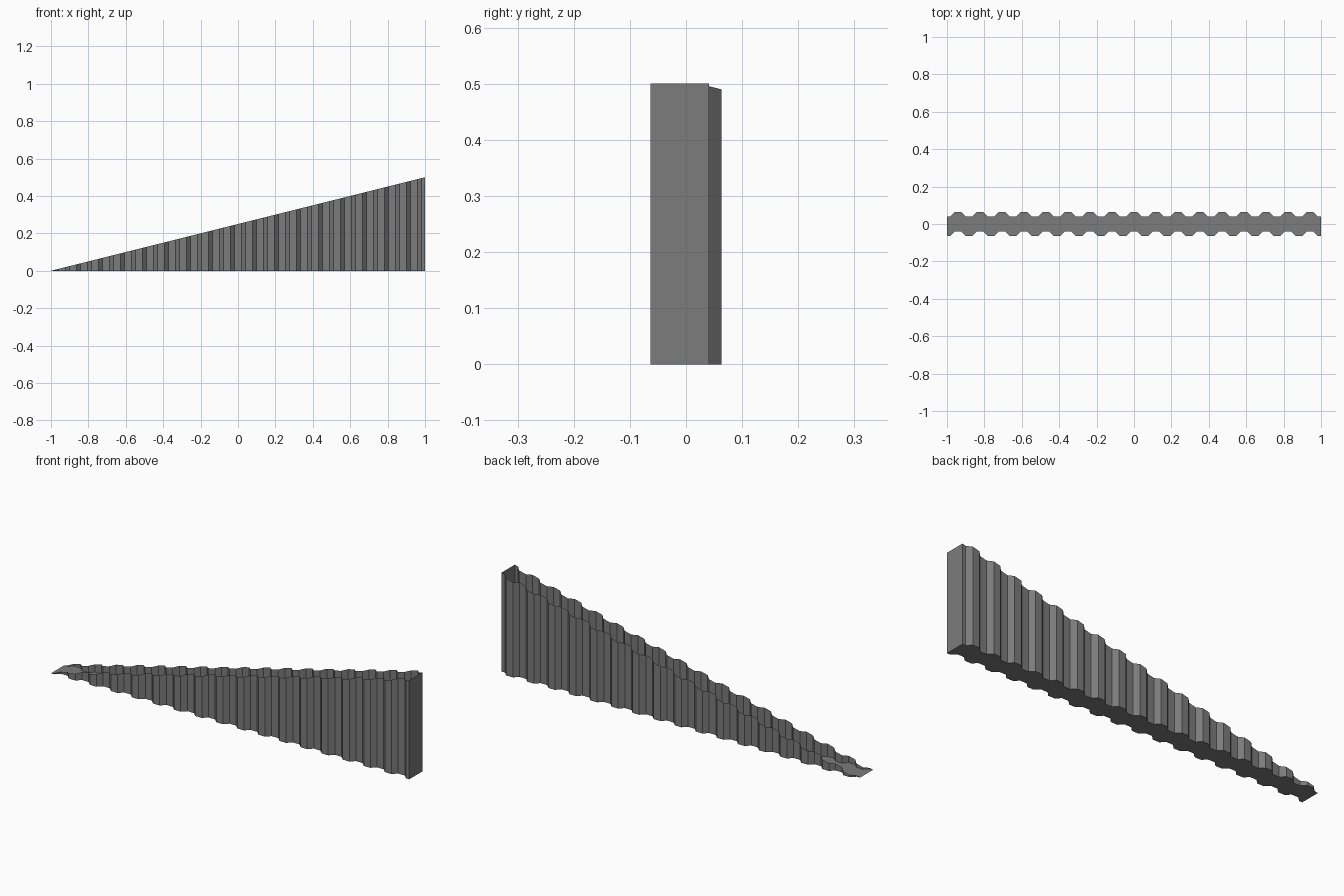
import bpy
import bmesh

cube = bpy.data.objects.get("Cube")
if cube:
    bpy.data.objects.remove(cube)

WAVES = 17
PITCH = 2 / WAVES
OUTER, INNER = 0.063, 0.041
STEP = OUTER - INNER              # 45 degree flanks
HALF_FLAT = (PITCH / 2 - STEP) / 2

steel = bpy.data.materials.new("dark_grey_steel")
steel.use_nodes = True
GREY = (0.2, 0.2, 0.2, 1)
steel.diffuse_color = GREY
steel.node_tree.nodes["Principled BSDF"].inputs["Base Color"].default_value = GREY


def corrugation(low, high):
    """Trapezoid wave along x, low at both ends and high at each wave centre."""
    path = [(-1, low)]
    for i in range(WAVES):
        x = -1 + i * PITCH
        rise, crest = x + HALF_FLAT, x + HALF_FLAT + STEP
        path += [(rise, low), (crest, high),
                 (2 * x + PITCH - crest, high), (2 * x + PITCH - rise, low)]
    return path + [(1, low)]


def top_height(x):
    return (x + 1) / 4


def make_part(name, faces):
    bm = bmesh.new()
    for points in faces:
        bm.faces.new([bm.verts.new(p) for p in points])
    bmesh.ops.remove_doubles(bm, verts=bm.verts, dist=1e-5)
    mesh = bpy.data.meshes.new(name)
    bm.to_mesh(mesh)
    bm.free()
    mesh.materials.append(steel)
    bpy.context.collection.objects.link(bpy.data.objects.new(name, mesh))


def wall(path):
    """Upright sheet over a path, cut off along the sloping top."""
    return [[(*a, 0), (*b, 0), (*b, top_height(b[0])), (*a, top_height(a[0]))]
            for a, b in zip(path, path[1:])]


front = corrugation(-OUTER, -INNER)
back = corrugation(INNER, OUTER)

# Open-topped wedge: two corrugated sides, a tall end and a floor
make_part("front_wall", wall(front))
make_part("back_wall", wall(back[::-1]))
make_part("end_wall", wall([front[-1], back[-1]]))
make_part("floor", [[(x, y, 0) for x, y in back + front[::-1]]])
